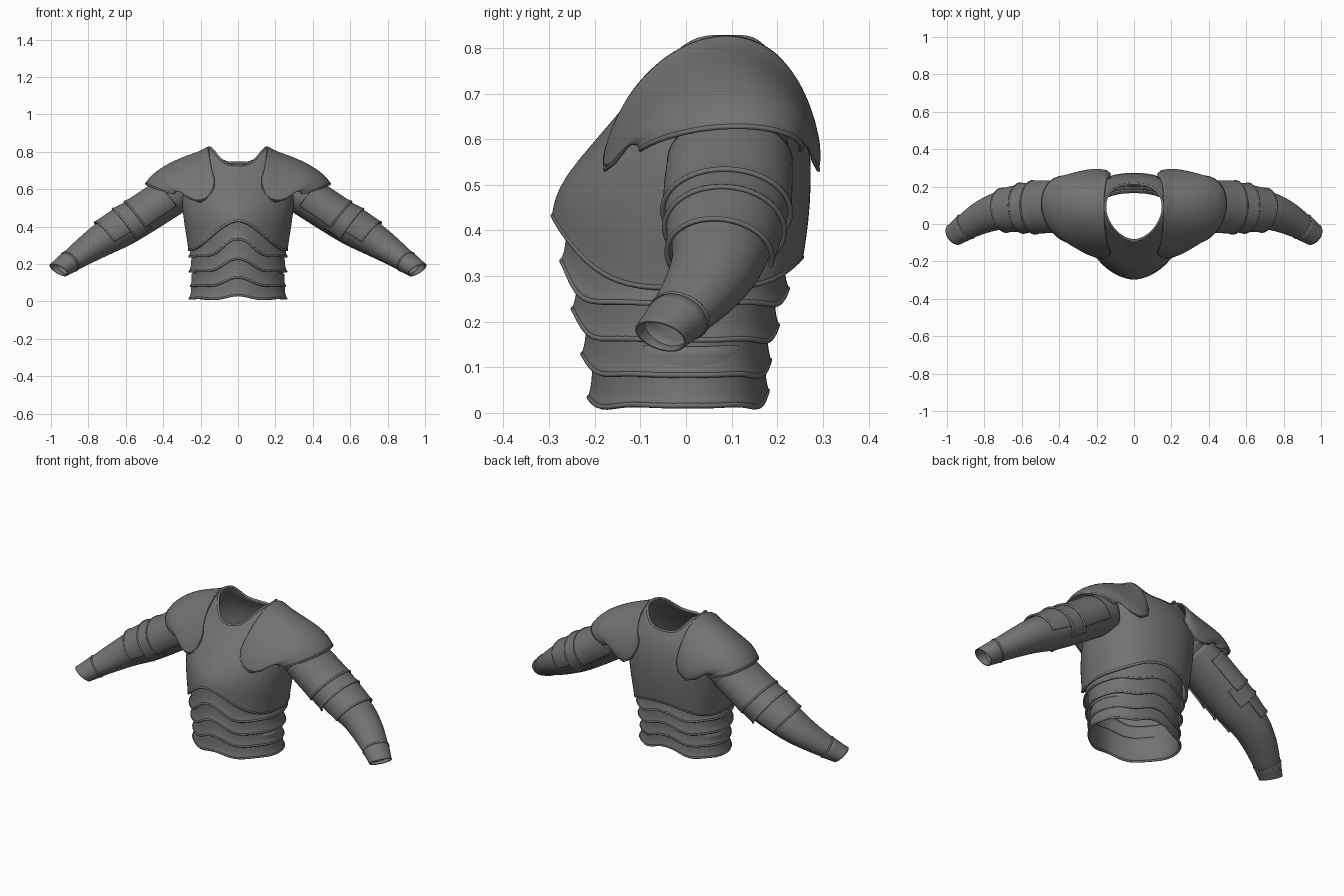
import bpy
import bmesh
from math import sin, cos, pi, exp, radians
from mathutils import Vector

if "Cube" in bpy.data.objects:
    bpy.data.objects.remove(bpy.data.objects["Cube"])

steel = bpy.data.materials.new("dark_grey_steel")
steel.use_nodes = True
STEEL = (0.17, 0.17, 0.17, 1)
steel.diffuse_color = STEEL
steel.node_tree.nodes["Principled BSDF"].inputs["Base Color"].default_value = STEEL


def bead(name, pts, closed, radius):
    """Rolled rim following a plate edge."""
    curve = bpy.data.curves.new(name, 'CURVE')
    curve.dimensions = '3D'
    curve.bevel_depth = radius
    curve.bevel_resolution = 2
    curve.use_fill_caps = True
    spline = curve.splines.new('POLY')
    spline.points.add(len(pts) - 1)
    for p, co in zip(spline.points, pts):
        p.co = (*co, 1)
    spline.use_cyclic_u = closed
    curve.materials.append(steel)
    bpy.context.collection.objects.link(bpy.data.objects.new(name, curve))


def sheet(name, rows, closed, thick=0.01):
    """Plate lofted through rows of points, thickened and smoothed."""
    bm = bmesh.new()
    grid = [[bm.verts.new(p) for p in row] for row in rows]
    n = len(rows[0])
    for a, b in zip(grid, grid[1:]):
        for i in range(n if closed else n - 1):
            j = (i + 1) % n
            bm.faces.new((a[i], a[j], b[j], b[i]))
    bmesh.ops.recalc_face_normals(bm, faces=bm.faces)
    mesh = bpy.data.meshes.new(name)
    bm.to_mesh(mesh)
    bm.free()
    mesh.materials.append(steel)
    ob = bpy.data.objects.new(name, mesh)
    bpy.context.collection.objects.link(ob)
    sub = ob.modifiers.new("Smooth", 'SUBSURF')
    sub.levels = sub.render_levels = 1
    solid = ob.modifiers.new("Thickness", 'SOLIDIFY')
    solid.thickness = thick
    solid.offset = 0
    bpy.ops.object.select_all(action='DESELECT')
    ob.select_set(True)
    bpy.context.view_layer.objects.active = ob
    bpy.ops.object.shade_smooth_by_angle(angle=radians(40))


def power(v, e):
    return abs(v) ** e * (1 if v >= 0 else -1)


SEG = 64
ANGLES = [2 * pi * i / SEG for i in range(SEG)]


def outline(a, w, front, back, mid=0):
    """Torso cross-section: pointed breast, fuller back; a = 0 is the front."""
    e = 2 / 1.8 if cos(a) > 0 else 2 / 2.3
    y = mid + abs(cos(a)) ** e * ((front if cos(a) > 0 else back) - mid)
    return w * power(sin(a), e), y


# Cuirass: half width, front, back and widest y, height at front, side and back, curve
CHEST = [
    (.262, -.290, .252, 0, .432, .275, .342, 1.9),
    (.262, -.287, .255, 0, .447, .29, .358, 1.9),
    (.275, -.283, .264, 0, .468, .37, .42, 2.1),
    (.292, -.263, .27, 0, .515, .48, .50, 2.6),
    (.300, -.195, .268, .02, .595, .60, .60, 3),
    (.280, -.130, .245, .06, .67, .70, .685, 3.2),
    (.205, -.100, .225, .085, .71, .78, .72, 3.2),
    (.155, -.088, .215, .09, .725, .822, .74, 3.2),
]
rows = []
for w, front, back, mid, zf, zs, zb, bend in CHEST:
    row = []
    for a in ANGLES:
        x, y = outline(a, w, front, back, mid)
        mix = sin(pi / 2 * abs(sin(a)) ** bend)
        row.append((x, y, (zf if cos(a) > 0 else zb) * (1 - mix) + zs * mix))
    rows.append(row)
sheet("cuirass", rows, True)
bead("cuirass_lower_rim", rows[0], True, .007)
bead("neck_rim", rows[-1], True, .007)

# Waist lames: half width, front y, back y, edge height, front arch height
LAMES = [
    (.260, -.272, .222, .24, .085),
    (.258, -.247, .200, .16, .06),
    (.252, -.226, .183, .083, .038),
    (.258, -.212, .178, .016, .01),
]
for k, (w, front, back, edge, arch) in enumerate(LAMES):
    rows = []
    for lift, scale in ((.13, .95), (.09, .95), (.045, .955), (.018, .97), (0, 1)):
        row = []
        for a in ANGLES:
            x, y = outline(a, w * scale, front * scale, back * scale)
            hump = exp(-abs(x / .11) ** 2.6) * (arch if y < 0 else .025)
            row.append((x, y, edge + lift + hump + .008 * cos(6 * a) * cos(a) ** 2))
        rows.append(row)
    sheet(f"waist_lame_{k + 1}", rows, True, .008)
    bead(f"waist_lame_{k + 1}_rim", rows[-1], True, .006)

# Pauldron sections: crown x, end x, crown z, end z, front y, back y
PAULDRON = [
    (.162, .130, .823, .66, -.14, .245),
    (.175, .128, .815, .62, -.160, .268),
    (.205, .148, .798, .565, -.178, .285),
    (.26, .200, .78, .532, -.178, .29),
    (.32, .260, .757, .55, -.155, .28),
    (.385, .300, .725, .585, -.13, .268),
    (.44, .325, .688, .593, -.115, .258),
    (.475, .335, .655, .588, -.10, .25),
    (.492, .340, .628, .578, -.10, .25),
]

# Arm stations: centre x, y, z, then radius across y and radius upwards
ARM = [
    (.29, .10, .605, .12, .105),
    (.40, .095, .535, .13, .105),
    (.52, .09, .453, .125, .10),
    (.62, .083, .392, .112, .099),
    (.74, .067, .322, .097, .085),
    (.82, .033, .268, .085, .07),
    (.90, -.015, .212, .068, .055),
    (.972, -.065, .163, .052, .042),
]


def station(x):
    """Interpolated arm centre and radii at a given x."""
    for a, b in zip(ARM, ARM[1:]):
        if x <= b[0] or b is ARM[-1]:
            t = (x - a[0]) / (b[0] - a[0])
            return [p + (q - p) * t for p, q in zip(a, b)]


def arm_ring(x, scale, half_angle, n, side, slant=0):
    """Arc around the arm, centred on its upper outer side."""
    pts = []
    for i in range(n):
        a = -half_angle + 2 * half_angle * i / (n - 1)
        cx, cy, cz, ry, rn = station(x + slant * cos(a))
        ahead, behind = station(cx + .05), station(cx - .05)
        axis = (Vector(ahead[:3]) - Vector(behind[:3])).normalized()
        across = Vector((0, 0, 1)).cross(axis).normalized()
        up = axis.cross(across)
        p = Vector((cx, cy, cz)) + scale * (across * sin(a) * ry + up * cos(a) * rn)
        pts.append((p.x * side, p.y, p.z))
    return pts


# Arm plates: name, start x, end x, start scale, end scale, half angle, slant
ARM_PLATES = [
    ("upper_arm_lame", .37, .535, 1.04, 1.14, 2.1, .01),
    ("elbow_upper_lame", .52, .60, 1.06, 1.15, 2.4, .01),
    ("elbow_cop", .585, .695, 1.08, 1.13, 1.9, .015),
]

for side, label in ((1, "left"), (-1, "right")):
    # Shoulder cap
    rows = []
    for xt, xl, zt, zl, front, back in PAULDRON:
        row = []
        for i in range(33):
            p = pi * i / 32
            s = max(sin(p), 0)
            y = (front + back) / 2 + (front - back) / 2 * cos(p) + .036 * s
            row.append((side * (xl + (xt - xl) * s), y, zl + (zt - zl) * s ** 1.3))
        rows.append(row)
    sheet(label + "_pauldron", rows, False)
    edge = [r[0] for r in rows[::-1]] + rows[0][1:-1] + [r[-1] for r in rows]
    bead(label + "_pauldron_inner_rim", edge, False, .004)
    bead(label + "_pauldron_outer_rim", rows[-1], False, .006)

    # Sleeve and gauntlet
    xs = [.29 + (.935 - .29) * i / 16 for i in range(17)]
    rows = [arm_ring(x, 1, pi, 33, side)[:-1] for x in xs]
    sheet(label + "_arm", rows, True, .006)

    # Wrist cuff, longer on the outer side
    rows = [arm_ring(x, s, pi, 33, side, d)[:-1] for x, s, d in
            ((.90, 1.04, 0), (.925, 1.05, .006), (.948, 1.05, .01), (.96, 1.08, .014))]
    sheet(label + "_cuff", rows, True, .006)
    bead(label + "_cuff_rim", rows[0], True, .005)

    # Overlapping arm plates
    for name, x0, x1, s0, s1, half, slant in ARM_PLATES:
        rows = []
        for t, flare in ((0, .12), (.08, 0), (.4, .3), (.75, .5), (.92, .75), (1, 1)):
            rows.append(arm_ring(x0 + (x1 - x0) * t, s0 + (s1 - s0) * flare,
                                 half, 29, side, slant))
        sheet(f"{label}_{name}", rows, False, .008)
        bead(f"{label}_{name}_rim", rows[-1], False, .006)
        bead(f"{label}_{name}_top_rim", rows[0], False, .004)
